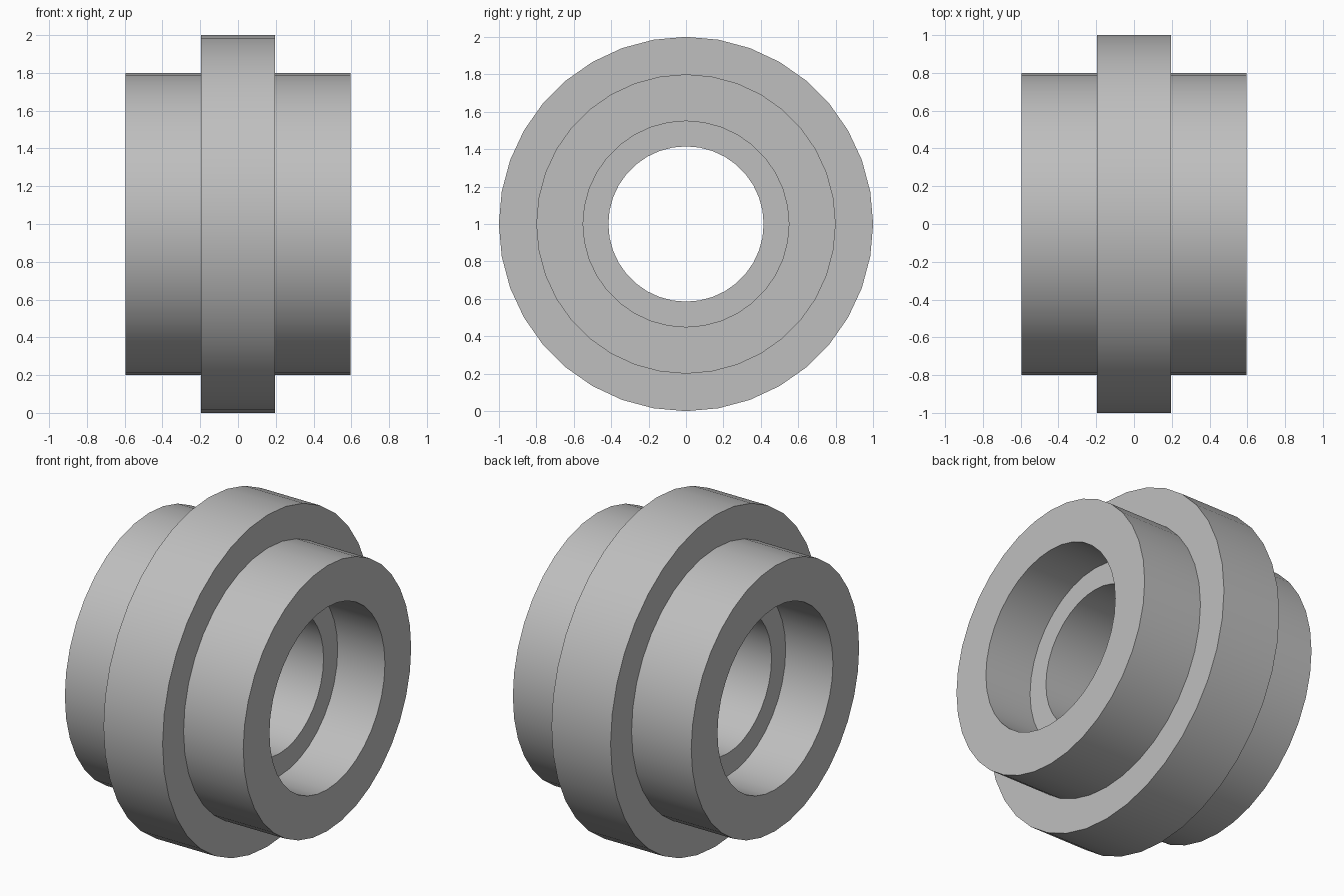
import bpy
import math

SIDES = 36

if "Cube" in bpy.data.objects:
    bpy.data.objects.remove(bpy.data.objects["Cube"], do_unlink=True)

# Plain grey metal
grey = bpy.data.materials.new("grey_metal")
grey.use_nodes = True
colour = (0.52, 0.52, 0.52, 1)
grey.diffuse_color = colour
grey.node_tree.nodes["Principled BSDF"].inputs["Base Color"].default_value = colour


def lathe(name, profile):
    """Turn a closed (x, radius) profile around the x axis at z = 1."""
    count = len(profile)
    verts, faces = [], []
    for i in range(SIDES):
        a = math.tau * i / SIDES
        verts += [(x, r * math.sin(a), 1 + r * math.cos(a)) for x, r in profile]
        n = (i + 1) % SIDES
        for j in range(count):
            k = (j + 1) % count
            faces.append((i * count + j, i * count + k, n * count + k, n * count + j))
    mesh = bpy.data.meshes.new(name)
    mesh.from_pydata(verts, [], faces)
    mesh.materials.append(grey)
    obj = bpy.data.objects.new(name, mesh)
    bpy.context.collection.objects.link(obj)
    bpy.ops.object.select_all(action="DESELECT")
    obj.select_set(True)
    bpy.context.view_layer.objects.active = obj
    # Face the normals outward, then smooth the turned surfaces
    bpy.ops.object.mode_set(mode="EDIT")
    bpy.ops.mesh.select_all(action="SELECT")
    bpy.ops.mesh.normals_make_consistent(inside=False)
    bpy.ops.object.mode_set(mode="OBJECT")
    bpy.ops.object.shade_smooth_by_angle(angle=math.radians(30))
    return obj


# Half section: bore, counterbore ledge, hub end, hub, flange side, rim
half = [(0.28, 0.415), (0.28, 0.55), (0.595, 0.55),
        (0.595, 0.8), (0.197, 0.8), (0.197, 1.0)]
mirrored = [(-x, r) for x, r in reversed(half)]
lathe("flanged_bushing", half + mirrored)
